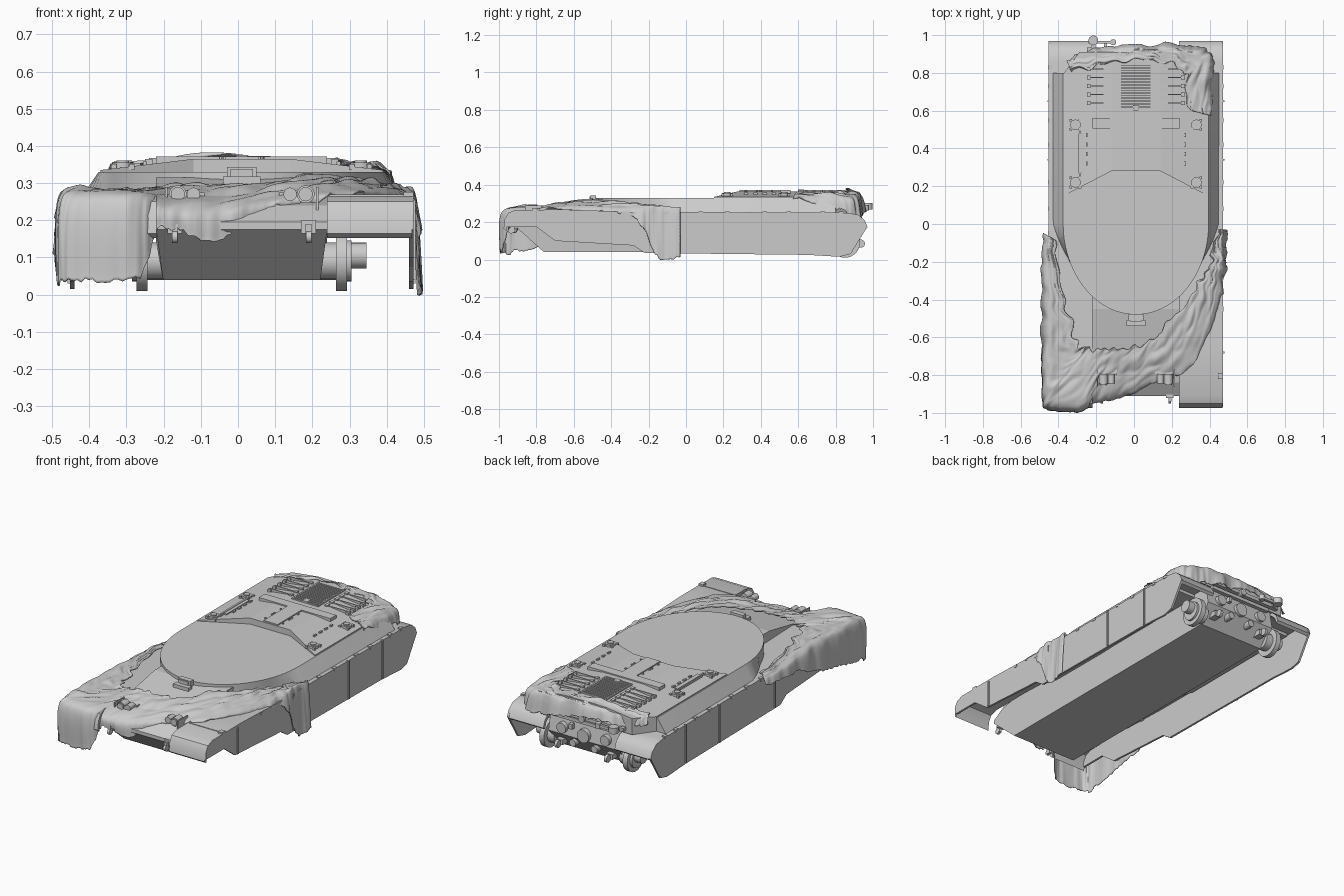
import bpy, bmesh, math
from mathutils import Vector, Matrix, noise

CX = 0.01  # hull centreline


def finish(name, bm, mirror=False, smooth=None, cx=CX):
    bmesh.ops.recalc_face_normals(bm, faces=bm.faces[:])
    me = bpy.data.meshes.new(name)
    bm.to_mesh(me)
    bm.free()
    ob = bpy.data.objects.new(name, me)
    bpy.context.collection.objects.link(ob)
    ob.location.x = cx
    if smooth:
        me.shade_smooth()
        me.set_sharp_from_angle(angle=math.radians(smooth))
    if mirror:
        ob.modifiers.new("mirror", 'MIRROR').use_mirror_merge = False
    return ob


def loft(bm, rings):
    vs = [[bm.verts.new(p) for p in r] for r in rings]
    n = len(vs[0])
    for a, b in zip(vs, vs[1:]):
        for i in range(n):
            bm.faces.new((a[i], a[(i + 1) % n], b[(i + 1) % n], b[i]))
    bm.faces.new(vs[0][::-1])
    bm.faces.new(vs[-1])


def prism(bm, prof, x0, x1):
    loft(bm, [[(x, y, z) for y, z in prof] for x in (x0, x1)])


def box(bm, x0, x1, y0, y1, z0, z1):
    prism(bm, [(y0, z0), (y1, z0), (y1, z1), (y0, z1)], x0, x1)


def cyl(bm, c, r, d, axis='Z', n=20):
    rot = {'X': Matrix.Rotation(math.pi / 2, 4, 'Y'),
           'Y': Matrix.Rotation(math.pi / 2, 4, 'X'), 'Z': Matrix()}[axis]
    bmesh.ops.create_cone(bm, cap_ends=True, segments=n, radius1=r, radius2=r, depth=d,
                          matrix=Matrix.Translation(c) @ rot)


def part(name, boxes=(), cyls=(), mirror=False, smooth=35):
    bm = bmesh.new()
    for b in boxes:
        box(bm, *b)
    for c in cyls:
        cyl(bm, *c)
    return finish(name, bm, mirror, smooth)


# Lower tub with sloped nose, glacis and rear plate
bm = bmesh.new()
loft(bm, [[(x * w, y, z) for y, z, w in
           [(-.76, .04, .92), (-.91, .175, 1), (-.91, .195, 1), (-.84, .24, 1), (-.45, .315, 1),
            (-.2, .315, 1), (0, .25, 1), (.90, .25, 1), (.92, .14, 1), (.84, .04, .92)]] for x in (-.23, .23)])
finish("hull_tub", bm)

# Turret deck collar: rounded front, side slopes that taper out towards the front
def outline(flare, z):
    arc = []
    for i in range(49):
        t = math.pi * i / 48
        e = flare * max(0, 1 - 2.5 * math.sin(t))
        arc.append((.385 * math.cos(t) + math.copysign(e, math.cos(t)), -.48 * math.sin(t), z))
    return [(.385 + flare, .80, z)] + arc + [(-.385 - flare, .80, z)]

bm = bmesh.new()
loft(bm, [outline(.05, .22), outline(.055, .25), outline(0, .33)])
finish("turret_deck", bm, smooth=25)

# Raised engine deck, sloping to the sides
bm = bmesh.new()
half = [(.13, .28), (.38, .15), (.38, .80), (.30, .91), (.13, .91)]
for s in (1, -1):
    top = [(s * x, y, .365 - (x - .13) * .12) for x, y in half]
    loft(bm, [[(x, y, .25) for x, y, z in top], top])
box(bm, -.13, .13, .28, .91, .25, .365)
finish("engine_deck", bm)

# Fender shell, curving down at both ends
top = [(-.975, .165), (-.97, .215), (-.95, .25), (-.91, .265), (-.65, .267), (-.3, .255),
       (.86, .25), (.92, .24), (.955, .21), (.97, .17)]
bm = bmesh.new()
prism(bm, top + [(y * .985, z - .012) for y, z in reversed(top)], .229, .458)
finish("fenders", bm, True, 35)

# Side skirts: front apron, long panels and tapered tail
bm = bmesh.new()
prism(bm, [(-.97, .175), (-.80, .175), (-.70, .10), (-.28, .075), (-.22, .035), (.65, .025), (.82, .015),
           (.88, .03), (.97, .175), (.955, .21), (.92, .24), (.86, .25), (-.3, .255), (-.65, .267),
           (-.91, .265), (-.95, .25), (-.97, .215)], .450, .462)
finish("side_skirts", bm, True)
part("skirt_seams", [(.455, .468, y - .005, y + .005, z, .255)
                     for y, z in ((-.68, .10), (-.17, .04), (.34, .03), (.65, .03))], mirror=True)
part("skirt_clips", [(.445, .465, y - .012, y + .012, .243, .258)
                     for y in (-.45, -.05, .08, .22, .42, .55, .73, .83)], mirror=True)
part("front_fender_lamp", [(.435, .462, -.82, -.79, .262, .276), (.235, .455, -.803, -.797, .262, .269)])

# Rear drive housings and hubs
part("final_drives", [], [((.268, .85, .09), .08, .03, 'X', 28), ((.288, .85, .09), .055, .015, 'X', 24),
                          ((.31, .85, .105), .035, .05, 'X', 20), ((.235, .85, .09), .05, .05, 'X', 20)], True)

# Headlamps and guards
part("headlamps", [(.10, .195, -.80, -.77, .23, .275)],
     [((.13, -.82, .27), .018, .05, 'Y', 16), ((.172, -.82, .27), .024, .05, 'Y', 18),
      ((.172, -.847, .27), .019, .01, 'Y', 18)], True)
part("headlamp_guards", [(.20, .206, -.86, -.77, .22, .29)], mirror=True)

# Driver periscopes
part("driver_hatch", [(-.04, .04, -.51, -.48, .30, .343), (-.05, .05, -.54, -.51, .295, .318),
                      (-.03, .03, -.515, -.508, .315, .338)])

# Tow hooks front and rear
part("front_tow_hooks", [(.16, .20, -.92, -.90, .165, .20), (.172, .188, -.94, -.915, .145, .19)],
     [((.18, -.935, .155), .016, .014, 'X', 12)], True)
part("rear_tow_hooks", [(.14, .18, .86, .92, .075, .105)],
     [((.16, .935, .085), .022, .016, 'X', 14)], True)

# Rear plate ports and fittings
part("rear_ports", [(-.20, .20, .90, .925, .235, .255), (.07, .09, .91, .935, .19, .22)],
     [((-.14, .92, .18), .03, .03, 'Y', 20), ((0, .92, .17), .038, .03, 'Y', 24),
      ((.14, .92, .18), .03, .03, 'Y', 20), ((.07, .90, .11), .02, .06, 'Y', 16),
      ((-.07, .90, .11), .02, .06, 'Y', 16)])
part("rear_beam", [(-.26, .27, .905, .935, .265, .285)], [((0, .935, .275), .02, .03, 'Y', 14)])
part("travel_lock", [(-.235, -.215, .90, .985, .268, .283), (-.25, -.12, .955, .97, .27, .285)],
     [((-.225, .972, .285), .026, .035, 'Z', 14), ((-.12, .962, .277), .016, .03, 'Z', 12)])

# Engine deck grille, louvre bars, plates, caps
part("grille_slats", [(-.078, .078, .615 + i * .0165, .624 + i * .0165, .36, .373) for i in range(14)])
part("grille_frame", [(-.086, -.078, .605, .85, .36, .372), (.078, .086, .605, .85, .36, .372),
                      (-.086, .086, .600, .608, .36, .372), (-.015, .015, .60, .63, .36, .375)])
bars = [.64, .685, .73, .775, .82]
part("deck_louvres", [(.10, .25, y - .003, y + .003, .34, .368) for y in bars], mirror=True)
part("louvre_clips", [(x - .010, x + .010, y - .011, y + .011, .34, h)
                      for y in bars for x, h in ((.115, .372), (.25, .365))], mirror=True)
part("t_plate", [(-.23, .23, .505, .56, .345, .372), (-.045, .045, .285, .505, .355, .372)])
part("t_plate_bolts", [], [((.055, y, .367), .006, .01, 'Z', 8) for y in (.32, .38, .40, .46)], True)
part("deck_hinges", [(.255, .265, y, y + .022, .345, .358) for y in (.31, .36, .41, .46)], mirror=True)
part("filler_caps", [], [((.32, y, .345), .028, .02, 'Z', 16) for y in (.22, .525)]
     + [((.32, y, .354), .017, .014, 'Z', 12) for y in (.22, .525)], True)
part("cap_lugs", [(.32 + dx - .007, .32 + dx + .007, y + dy - .007, y + dy + .007, .335, .352)
                  for y in (.22, .525) for dx in (-.024, .024) for dy in (-.024, .024)], mirror=True)
part("stowed_rod", [(-.305, -.272, .27, .48, .335, .354), (-.30, -.29, .25, .50, .345, .357)])


# Draped cloth: each station is inner xyz, outer xyz, hem z
def smooth_pt(pts, t):
    i = min(int(t), len(pts) - 2)
    f = t - i
    p0, p1, p2, p3 = (pts[max(0, min(len(pts) - 1, i + k))] for k in (-1, 0, 1, 2))
    return [.5 * (2 * b + (c - a) * f + (2 * a - 5 * b + 4 * c - d) * f * f + (3 * b - a - 3 * c + d) * f ** 3)
            for a, b, c, d in zip(p0, p1, p2, p3)]


def cloth(name, stations, nu, nv, amp, seed):
    bm = bmesh.new()
    grid = []
    for i in range(nu + 1):
        u = (len(stations) - 1) * i / nu
        s = smooth_pt(stations, u)
        a, b = Vector(s[:3]), Vector(s[3:6])
        out = Vector((b.x - a.x, b.y - a.y, 0)).normalized()
        hem = b + out * .018
        hem.z = s[6] + .018 * noise.noise(Vector((u * 4, seed, 0))) + .012 * noise.noise(Vector((u * 17, seed, 3)))
        mid = a.lerp(b, .5) + Vector((0, 0, .006))
        row = []
        for j in range(nv + 1):
            v = j / nv
            p = Vector(smooth_pt([a, mid, b, hem], v * 3))
            # long creases running along the drape, pleats on the hanging part
            fold = (.6 * noise.noise(Vector((p.x * 9 + p.y * 4, p.y * 9 - p.x * 5, seed)))
                    + noise.noise(Vector((u * .9, v * 7 + u * 1.3, seed + 5))))
            pleat = noise.noise(Vector((u * 3.2, v * .8, seed + 9))) + .3 * noise.noise(Vector((u * 9, v, seed)))
            w = max(0, min(1, (v - .5) * 5))
            p += Vector((0, 0, 1)) * abs(fold) * amp * (1 - w) + out * pleat * amp * w
            p += out * (.04 * noise.noise(Vector((u * 2.5, 3, seed)))) * (1 - v)
            p.z = max(p.z, 0)
            row.append(bm.verts.new(p))
        grid.append(row)
    for r, q in zip(grid, grid[1:]):
        for j in range(nv):
            bm.faces.new((r[j], r[j + 1], q[j + 1], q[j]))
    ob = finish(name, bm, smooth=60, cx=0)
    ob.modifiers.new("thickness", 'SOLIDIFY').thickness = .004


cloth("front_drape", [
    (-.425, -.08, .265, -.462, -.06, .25, .22),
    (-.385, -.36, .272, -.472, -.33, .262, .20),
    (-.33, -.55, .274, -.475, -.62, .268, .10),
    (-.28, -.65, .274, -.475, -.88, .265, .05),
    (-.25, -.66, .28, -.45, -.972, .258, .03),
    (-.21, -.66, .29, -.27, -.975, .252, .05),
    (-.12, -.66, .295, -.20, -.93, .235, .18),
    (0, -.65, .295, -.06, -.905, .225, .14),
    (.10, -.60, .302, .11, -.82, .258, .235),
    (.20, -.50, .318, .29, -.74, .280, .268),
    (.32, -.36, .305, .42, -.47, .280, .262),
    (.385, -.25, .295, .468, -.26, .270, .21),
    (.415, -.16, .285, .474, -.15, .260, .01),
    (.445, -.03, .265, .474, -.03, .256, .02)], 240, 48, .016, 1.7)

cloth("rear_drape", [
    (-.33, .80, .345, -.35, .85, .335, .315),
    (-.20, .84, .358, -.22, .91, .340, .29),
    (0, .865, .366, 0, .93, .345, .29),
    (.20, .85, .360, .24, .935, .335, .24),
    (.28, .80, .352, .385, .90, .322, .235),
    (.28, .72, .352, .405, .78, .330, .28),
    (.30, .60, .350, .385, .58, .340, .325)], 130, 32, .018, 6.3)
